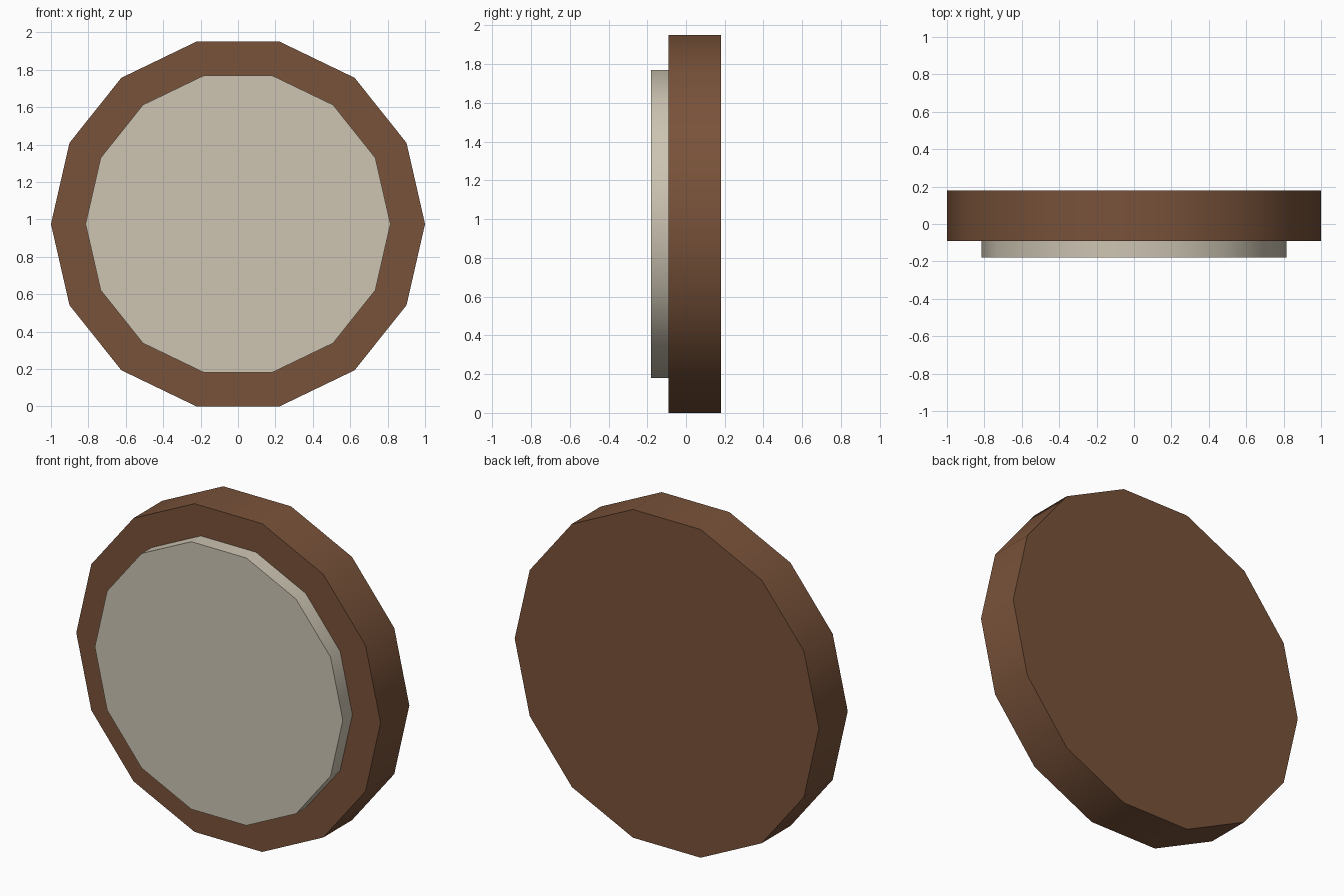
import bpy
import math

if "Cube" in bpy.data.objects:
    bpy.data.objects.remove(bpy.data.objects["Cube"], do_unlink=True)

SIDES = 14
CENTRE_Z = math.cos(math.pi / SIDES)  # flat side rests on the ground


def make_material(name, rgb):
    mat = bpy.data.materials.new(name)
    mat.use_nodes = True
    mat.diffuse_color = (*rgb, 1)
    mat.node_tree.nodes["Principled BSDF"].inputs["Base Color"].default_value = (*rgb, 1)
    return mat


def make_disc(name, radius, y_front, y_back, mat):
    """Upright low-poly disc with a corner on each side in x."""
    bpy.ops.mesh.primitive_cylinder_add(
        vertices=SIDES, radius=radius, depth=y_back - y_front,
        location=(0, (y_front + y_back) / 2, CENTRE_Z),
        rotation=(math.pi / 2, math.pi / 2, 0))
    disc = bpy.context.object
    disc.name = name
    disc.data.materials.append(mat)
    bpy.ops.object.transform_apply(location=False, rotation=True, scale=True)
    # Smooth rim, flat caps
    bpy.ops.object.shade_smooth_by_angle(angle=math.radians(40))
    return disc


brown = make_material("brown wood", (0.19, 0.085, 0.042))
cream = make_material("pale cream", (0.61, 0.555, 0.45))

# Thick backing disc and the raised panel on its front
make_disc("backing_disc", 1.0, -0.09, 0.18, brown)
make_disc("front_panel", 0.815, -0.18, -0.09, cream)
